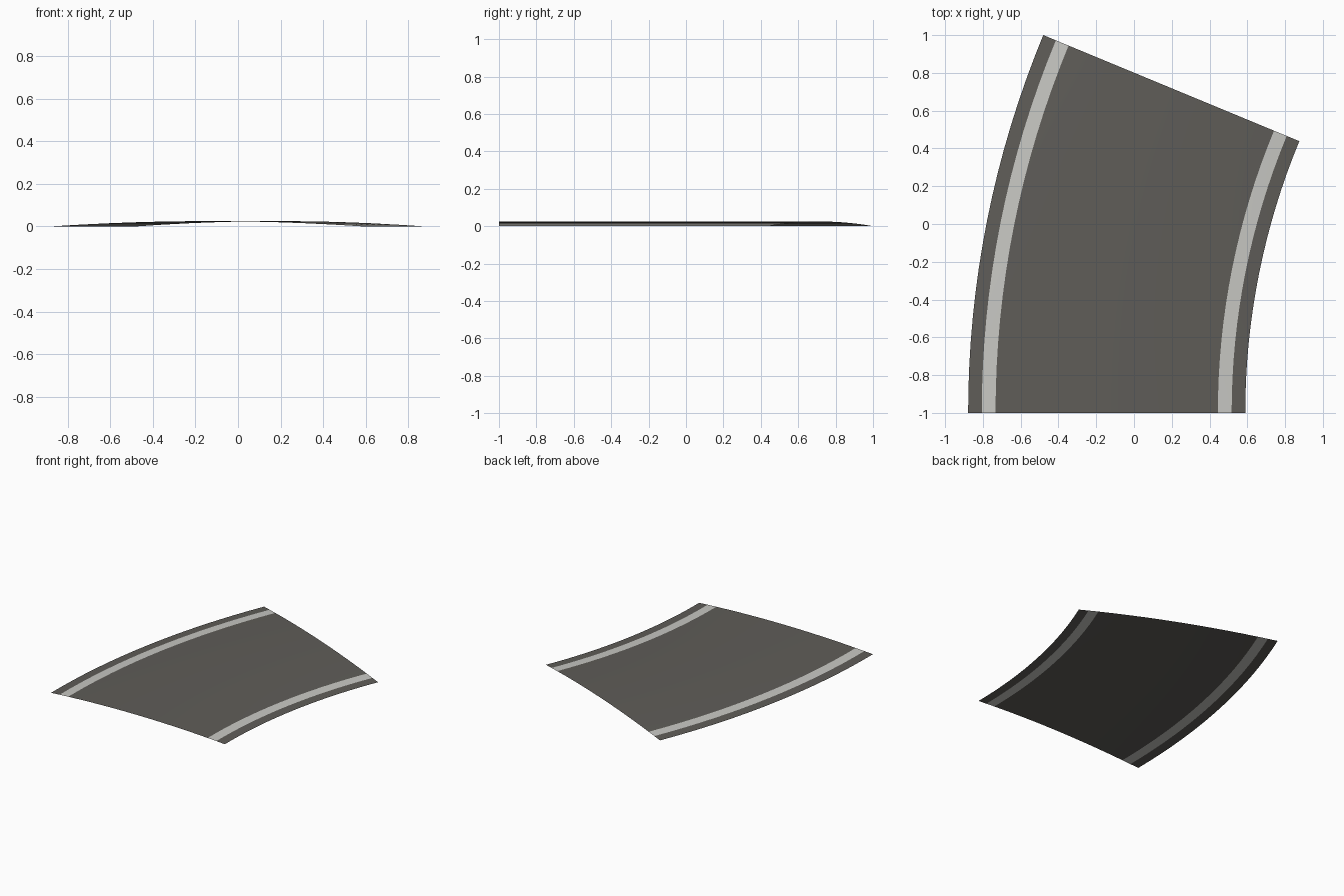
import bpy, bmesh, math

cube = bpy.data.objects.get("Cube")
if cube:
    bpy.data.objects.remove(cube)


def make_material(name, rgb):
    mat = bpy.data.materials.new(name)
    mat.use_nodes = True
    mat.diffuse_color = (*rgb, 1)
    mat.node_tree.nodes["Principled BSDF"].inputs["Base Color"].default_value = (*rgb, 1)
    return mat


asphalt = make_material("asphalt grey", (0.115, 0.109, 0.098))
paint = make_material("line white", (0.58, 0.58, 0.55))

# Bend dimensions: quarter of a right-angle turn about a point on the front edge line
SWEEP = math.radians(22.5)
OUTER = 2 / math.sin(SWEEP)
WIDTH = 1.467
CENTRE_X = OUTER - 0.878
CROWN = 0.025
STEPS = 16
LINE_START, LINE_END = 0.072, 0.145

# Offsets across the road: verge, edge line, cambered lane, edge line, verge
lane = WIDTH - 2 * LINE_END
offsets = [0, LINE_START]
offsets += [LINE_END + lane * i / 10 for i in range(11)]
offsets += [WIDTH - LINE_START, WIDTH]

# Road surface, swept around the bend
bm = bmesh.new()
rows = []
for s in range(STEPS + 1):
    a = SWEEP * s / STEPS
    row = []
    for d in offsets:
        r = OUTER - d
        z = CROWN * (1 - (2 * d / WIDTH - 1) ** 2)
        row.append(bm.verts.new((CENTRE_X - r * math.cos(a), -1 + r * math.sin(a), z)))
    rows.append(row)

last = len(offsets) - 2
for near, far in zip(rows, rows[1:]):
    for i in range(last + 1):
        face = bm.faces.new((near[i], near[i + 1], far[i + 1], far[i]))
        face.material_index = 1 if i in (1, last - 1) else 0
        face.smooth = True

mesh = bpy.data.meshes.new("curved_road")
bm.to_mesh(mesh)
bm.free()
mesh.materials.append(asphalt)
mesh.materials.append(paint)
road = bpy.data.objects.new("curved_road", mesh)
bpy.context.collection.objects.link(road)
